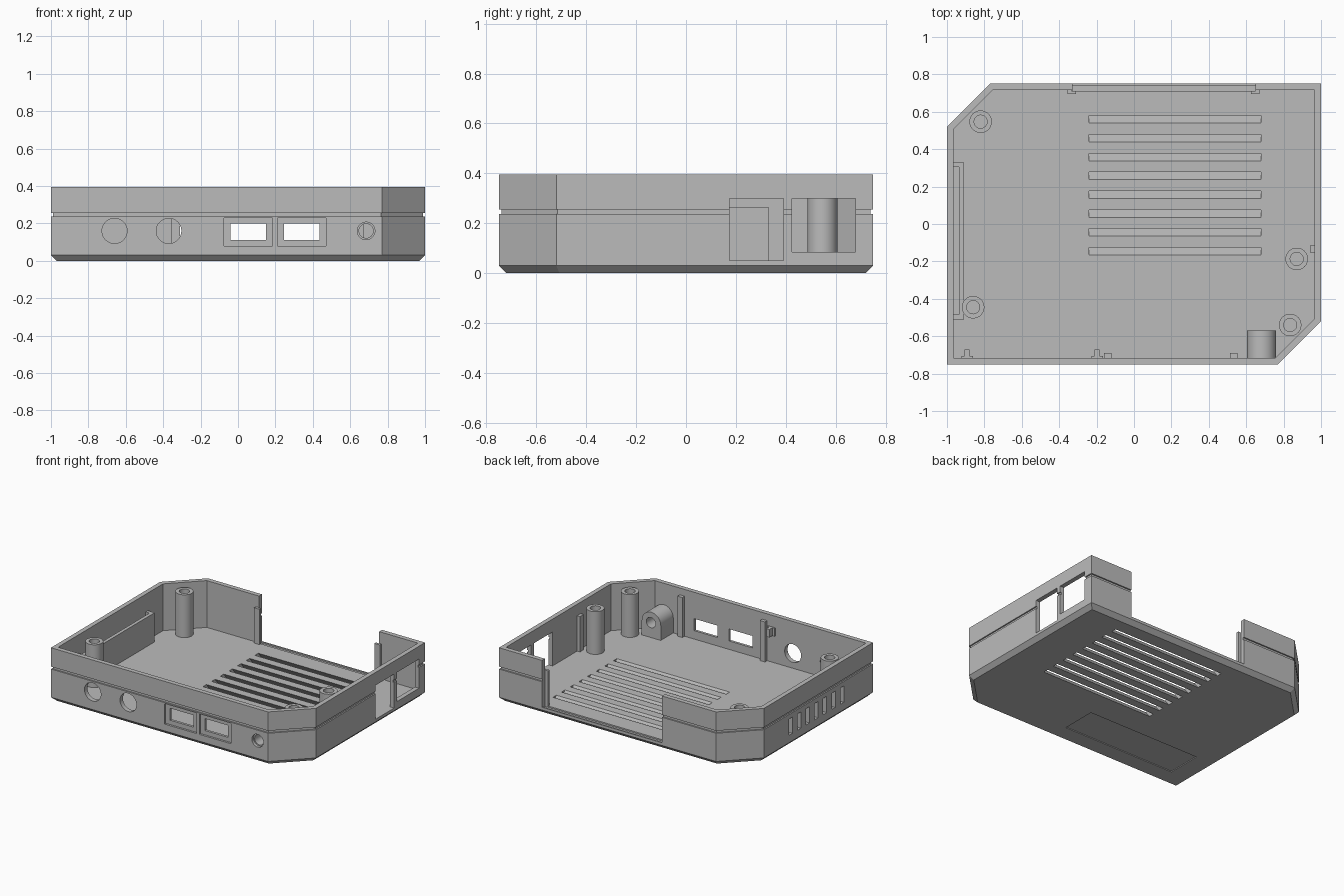
import bpy, bmesh, math
from mathutils import Vector, Matrix

if "Cube" in bpy.data.objects:
    bpy.data.objects.remove(bpy.data.objects["Cube"])

grey = bpy.data.materials.new("case_grey")
grey.diffuse_color = (0.5, 0.5, 0.5, 1)
grey.use_nodes = True
grey.node_tree.nodes["Principled BSDF"].inputs["Base Color"].default_value = grey.diffuse_color
FLOOR = 0.05


def finish(bm, name):
    bmesh.ops.recalc_face_normals(bm, faces=bm.faces)
    me = bpy.data.meshes.new(name)
    bm.to_mesh(me)
    bm.free()
    me.materials.append(grey)
    ob = bpy.data.objects.new(name, me)
    bpy.context.collection.objects.link(ob)
    return ob


def box(name, x0, x1, y0, y1, z0, z1, lean=0):
    """Box whose top may lean along y."""
    bm = bmesh.new()
    bmesh.ops.create_cube(bm, size=1)
    for v in bm.verts:
        top = v.co.z > 0
        v.co = (x1 if v.co.x > 0 else x0,
                (y1 if v.co.y > 0 else y0) + (lean if top else 0),
                z1 if top else z0)
    return finish(bm, name)


def rod(name, centre, r, depth, axis='Z', n=32):
    bm = bmesh.new()
    rot = Matrix.Rotation(math.pi / 2, 4, 'X') if axis == 'Y' else Matrix()
    bmesh.ops.create_cone(bm, cap_ends=True, segments=n, radius1=r, radius2=r, depth=depth,
                          matrix=Matrix.Translation(centre) @ rot)
    return finish(bm, name)


def loft(name, rings):
    """Skin a list of point rings and cap both ends."""
    bm = bmesh.new()
    vs = [[bm.verts.new(p) for p in ring] for ring in rings]
    n = len(vs[0])
    for a, b in zip(vs, vs[1:]):
        for i in range(n):
            bm.faces.new((a[i], a[(i + 1) % n], b[(i + 1) % n], b[i]))
    bm.faces.new(vs[0])
    bm.faces.new(vs[-1])
    return finish(bm, name)


def cut(ob, cutter, keep=False):
    m = ob.modifiers.new("cut", 'BOOLEAN')
    m.operation, m.solver, m.object = 'DIFFERENCE', 'EXACT', cutter
    bpy.context.view_layer.objects.active = ob
    bpy.ops.object.modifier_apply(modifier=m.name)
    if not keep:
        bpy.data.objects.remove(cutter)


def smooth(ob):
    bpy.ops.object.select_all(action='DESELECT')
    ob.select_set(True)
    bpy.context.view_layer.objects.active = ob
    bpy.ops.object.shade_smooth_by_angle(angle=math.radians(30))


OUTLINE = [Vector(p) for p in ((-1, -.75), (.77, -.75), (1, -.52), (1, .75), (-.77, .75), (-1, .52))]


def inset(d, z):
    """Outline moved inwards by d, at height z."""
    pts, n = [], len(OUTLINE)
    for i, p in enumerate(OUTLINE):
        a = (p - OUTLINE[i - 1]).normalized()
        b = (OUTLINE[(i + 1) % n] - p).normalized()
        na, nb = Vector((-a.y, a.x)), Vector((-b.y, b.x))
        q = p + (na + nb) * d / (1 + na.dot(nb))
        pts.append((q.x, q.y, z))
    return pts


# Tray with chamfered base, outer groove and hollow inside
shell = loft("case_shell", [inset(d, z) for d, z in (
    (.03, 0), (0, .03), (0, .238), (.01, .238), (.01, .256), (0, .256), (0, .395),
    (.034, .395), (.034, FLOOR))])

# Open gap in the back wall, with a slot for a panel
cut(shell, box("c", -.33, .65, .70, .80, FLOOR, .5))
cut(shell, box("c", -.33, .65, .71, .74, .04, .1))

# Slanted floor vents
for i in range(8):
    y = .56 - i * .1007
    cut(shell, box("c", -.24, .68, y + .027, y + .067, -.01, .06, lean=-.056))

# Label recess under the base
cut(shell, box("c", -.83, .09, -.6, -.34, -.02, .006))

# Left wall vents
for i in range(7):
    y = -.09 + (i - 3) * .1
    cut(shell, box("c", -1.1, -.95, y - .02, y + .02, .085, .205))

# Right wall port openings
cut(shell, box("c", .9, 1.1, .175, .39, FLOOR, .30))
cut(shell, box("c", .9, 1.1, .425, .68, .085, .30))

# Front round sockets and recessed rectangular ports
for x in (-.66, -.37):
    cut(shell, rod("c", (x, -.74, .16), .067, .2, 'Y', 48))
for x in (.055, .34):
    cut(shell, box("c", x - .13, x + .13, -.8, -.735, .08, .23))
    cut(shell, box("c", x - .095, x + .095, -.8, -.6, .112, .2))
cut(shell, rod("c", (.685, -.78, .16), .047, .1, 'Y'))

# Arched block behind the small socket
arch = [(.605, FLOOR - .01), (.76, FLOOR - .01)]
arch += [(.6825 + .0775 * math.cos(t), .16 + .0775 * math.sin(t))
         for t in [math.pi * k / 20 for k in range(21)]]
block = loft("socket_block", [[(x, y, z) for x, z in arch] for y in (-.72, -.57)])
bore = rod("c", (.685, -.68, .16), .038, .4, 'Y')
cut(shell, bore, keep=True)
cut(block, bore)
smooth(block)
smooth(shell)

# Screw posts
for x, y in ((-.82, .547), (-.86, -.445), (.87, -.187), (.835, -.54)):
    post = rod("screw_post", (x, y, .2), .06, .33)
    cut(post, rod("c", (x, y, .3), .035, .46))
    smooth(post)

# Pocket walls along the left side
box("pocket_wall", -.935, -.91, -.51, .33, FLOOR - .005, .265)
for y in (-.51, .305):
    box("pocket_end", -.97, -.93, y, y + .025, FLOOR - .005, .265)

# Ribs on the front, back and right walls
for x in (-.14, .533):
    box("front_rib", x - .02, x + .02, -.72, -.69, FLOOR - .005, .345)
for x in (-.333, .648):
    box("back_rib", x - .022, x + .022, .695, .712, FLOOR - .005, .31)
    s = -1 if x < 0 else 1
    a, b = sorted((x + s * .002, x + s * .022))
    box("back_rib_foot", a, b, .71, .722, FLOOR - .005, .31)
box("side_rib", .943, .97, -.155, -.112, FLOOR - .005, .31)

# Small T-shaped lid clips
for x in (-.892, -.197):
    box("clip_base", x - .03, x + .03, -.72, -.705, .25, .31)
    box("clip_stem", x - .013, x + .013, -.706, -.672, .25, .31)
